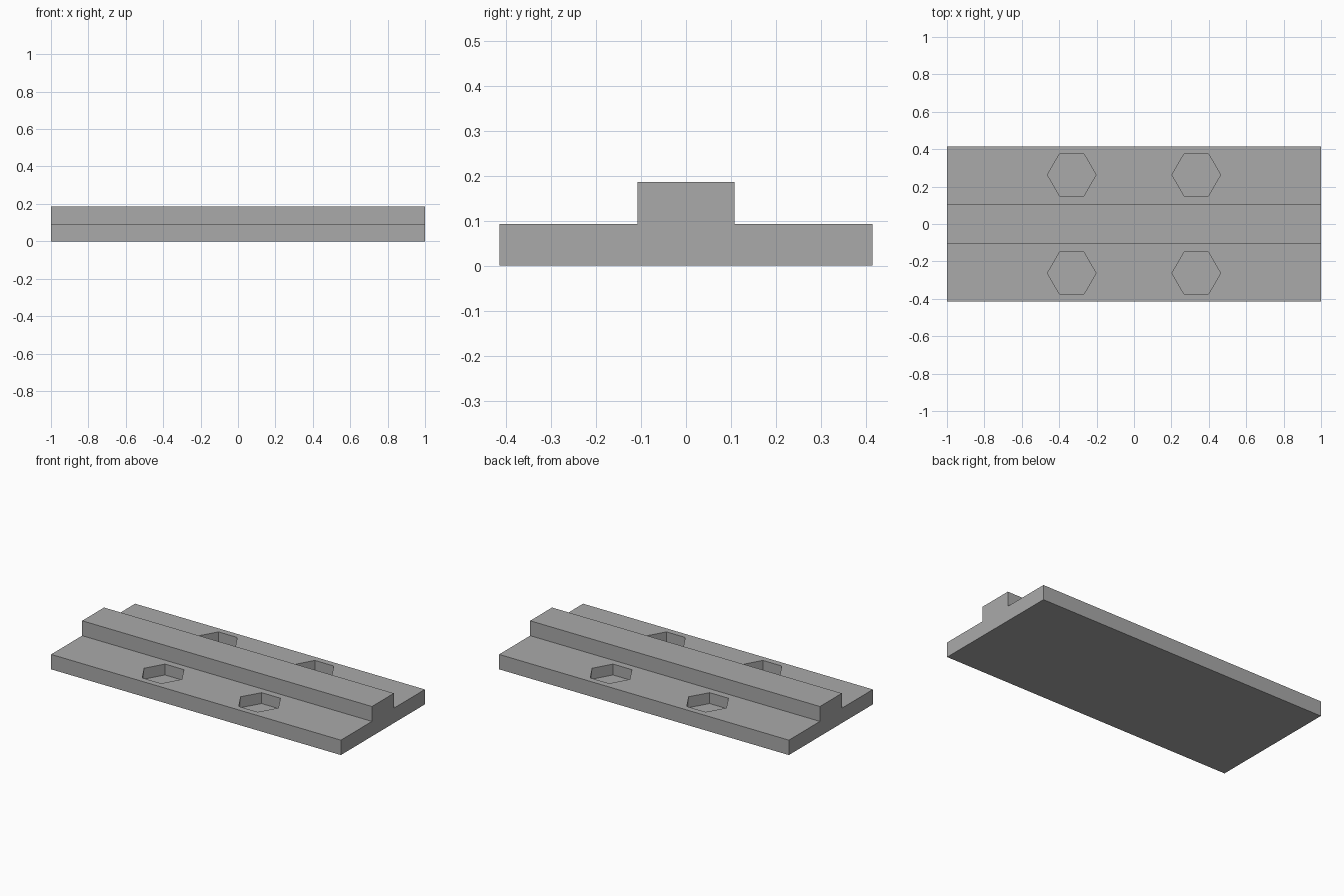
import bpy
import bmesh
from mathutils import Vector

LENGTH, HALF_WIDTH, RAIL_HALF = 2.0, 0.414, 0.108
PLATE_TOP, RAIL_TOP, POCKET_FLOOR = 0.093, 0.186, 0.025
POCKET_X, POCKET_Y, POCKET_RADIUS = 0.333, 0.263, 0.13

if "Cube" in bpy.data.objects:
    bpy.data.objects.remove(bpy.data.objects["Cube"], do_unlink=True)

# Plain grey material
grey = bpy.data.materials.new("plain_grey")
grey.use_nodes = True
colour = (0.4, 0.4, 0.4, 1)
grey.diffuse_color = colour
grey.node_tree.nodes["Principled BSDF"].inputs["Base Color"].default_value = colour


def make_object(name, bm):
    bmesh.ops.recalc_face_normals(bm, faces=bm.faces)
    mesh = bpy.data.meshes.new(name)
    bm.to_mesh(mesh)
    bm.free()
    mesh.materials.append(grey)
    obj = bpy.data.objects.new(name, mesh)
    bpy.context.collection.objects.link(obj)
    return obj


# Stepped plate with a raised centre rail, extruded along x
half = [(HALF_WIDTH, 0), (HALF_WIDTH, PLATE_TOP), (RAIL_HALF, PLATE_TOP), (RAIL_HALF, RAIL_TOP)]
profile = half + [(-y, z) for y, z in reversed(half)]
bm = bmesh.new()
end = bm.faces.new([bm.verts.new((-LENGTH / 2, y, z)) for y, z in profile])
side = bmesh.ops.extrude_face_region(bm, geom=[end])
moved = [v for v in side["geom"] if isinstance(v, bmesh.types.BMVert)]
bmesh.ops.translate(bm, verts=moved, vec=Vector((LENGTH, 0, 0)))
plate = make_object("railed_plate", bm)

# Hexagonal pocket cutters, corners pointing along x
bm = bmesh.new()
for sx in (-1, 1):
    for sy in (-1, 1):
        ring = bmesh.ops.create_cone(bm, cap_ends=True, segments=6, radius1=POCKET_RADIUS,
                                     radius2=POCKET_RADIUS, depth=0.2)["verts"]
        # Turn the hexagon so that its flat sides face the rail
        if max(v.co.x for v in ring) < POCKET_RADIUS * 0.95:
            for v in ring:
                v.co.x, v.co.y = -v.co.y, v.co.x
        bmesh.ops.translate(bm, verts=ring,
                            vec=Vector((sx * POCKET_X, sy * POCKET_Y, POCKET_FLOOR + 0.1)))
cutter = make_object("pocket_cutter", bm)
cutter.hide_render = True

# Cut the pockets, then bake the result and discard the cutter
cut = plate.modifiers.new("pockets", "BOOLEAN")
cut.operation = "DIFFERENCE"
cut.solver = "EXACT"
cut.object = cutter
bpy.context.view_layer.objects.active = plate
plate.select_set(True)
bpy.ops.object.modifier_apply(modifier=cut.name)
bpy.data.objects.remove(cutter, do_unlink=True)
